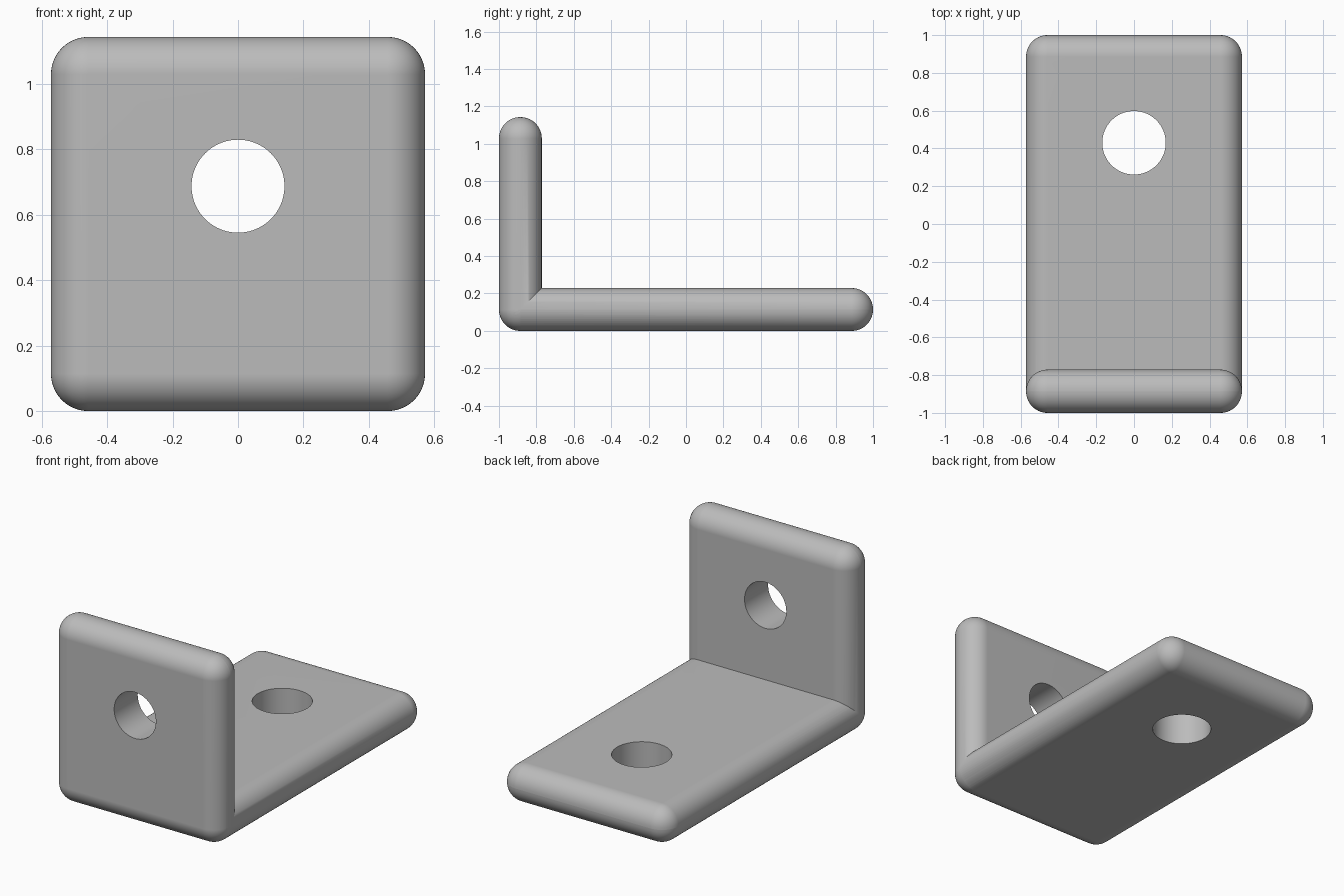
import bpy
import math
from mathutils import Vector

old = bpy.data.objects.get("Cube")
if old:
    bpy.data.objects.remove(old, do_unlink=True)

WIDTH, LENGTH, HEIGHT, THICK = 1.143, 2.0, 1.143, 0.229

# Plain grey finish
grey = bpy.data.materials.new("grey")
grey.use_nodes = True
grey.diffuse_color = (0.5, 0.5, 0.5, 1)
grey.node_tree.nodes["Principled BSDF"].inputs["Base Color"].default_value = (0.5, 0.5, 0.5, 1)


def apply_modifier(obj, mod):
    bpy.context.view_layer.objects.active = obj
    bpy.ops.object.modifier_apply(modifier=mod.name)


def rounded_plate(name, size, centre):
    """Box whose edges are fully rounded to half its thickness."""
    bpy.ops.mesh.primitive_cube_add(size=1, location=centre)
    obj = bpy.context.object
    obj.name = name
    obj.scale = size
    bpy.ops.object.transform_apply(location=True, rotation=False, scale=True)
    bevel = obj.modifiers.new("round_edges", 'BEVEL')
    bevel.width = THICK / 2 - 0.0005
    bevel.segments = 14
    apply_modifier(obj, bevel)
    obj.data.materials.append(grey)
    return obj


def combine(obj, tool, operation):
    mod = obj.modifiers.new(operation.lower(), 'BOOLEAN')
    mod.operation = operation
    mod.solver = 'EXACT'
    mod.object = tool
    apply_modifier(obj, mod)
    bpy.data.objects.remove(tool, do_unlink=True)


def drill(obj, centre, radius, axis):
    bpy.ops.mesh.primitive_cylinder_add(vertices=96, radius=radius, depth=0.6, location=centre)
    cutter = bpy.context.object
    cutter.name = "hole_cutter"
    cutter.hide_render = True
    cutter.rotation_euler = Vector((0, 0, 1)).rotation_difference(Vector(axis)).to_euler()
    cutter.data.materials.append(grey)
    bpy.context.view_layer.update()
    combine(obj, cutter, 'DIFFERENCE')


# Long base plate and upright plate joined into one angle bracket
bracket = rounded_plate("angle_bracket", (WIDTH, LENGTH, THICK), (0, 0, THICK / 2))
upright = rounded_plate("upright_plate", (WIDTH, THICK, HEIGHT),
                        (0, (THICK - LENGTH) / 2, HEIGHT / 2))
combine(bracket, upright, 'UNION')

# Fixing holes through the upright and the base
drill(bracket, (0, (THICK - LENGTH) / 2, 0.687), 0.142, (0, 1, 0))
drill(bracket, (0, 0.43, THICK / 2), 0.168, (0, 0, 1))

# Smooth rounding with crisp hole rims and inner corner
bpy.ops.object.select_all(action='DESELECT')
bracket.select_set(True)
bpy.context.view_layer.objects.active = bracket
bpy.ops.object.shade_smooth_by_angle(angle=math.radians(30))
normals = bracket.modifiers.new("flat_panels", 'WEIGHTED_NORMAL')
normals.keep_sharp = True
